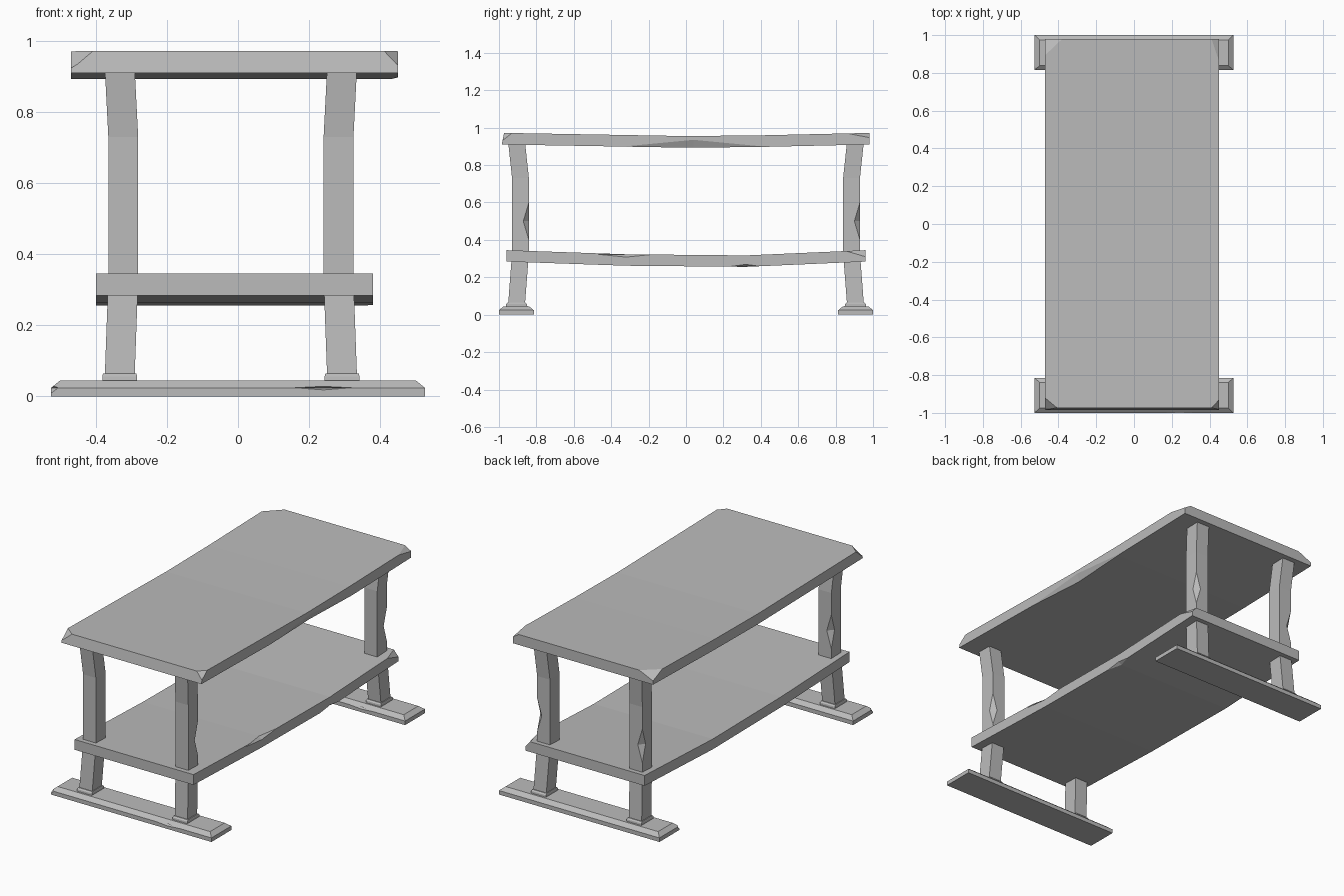
import bpy, bmesh
from mathutils import Vector

cube = bpy.data.objects.get("Cube")
if cube:
    bpy.data.objects.remove(cube, do_unlink=True)

grey = bpy.data.materials.new("plain grey")
grey.use_nodes = True
COLOUR = (0.5, 0.5, 0.5, 1)
grey.diffuse_color = COLOUR
grey.node_tree.nodes["Principled BSDF"].inputs["Base Color"].default_value = COLOUR

MID = -0.02  # x of the table's own centre line


def make_object(name, bm):
    bmesh.ops.recalc_face_normals(bm, faces=bm.faces)
    mesh = bpy.data.meshes.new(name)
    bm.to_mesh(mesh)
    bm.free()
    mesh.materials.append(grey)
    obj = bpy.data.objects.new(name, mesh)
    bpy.context.collection.objects.link(obj)
    return obj


def loft(name, rings):
    """Skin a row of four-cornered rings and cap both ends."""
    bm = bmesh.new()
    rows = [[bm.verts.new(p) for p in ring] for ring in rings]
    for a, b in zip(rows, rows[1:]):
        for i in range(4):
            j = (i + 1) % 4
            bm.faces.new((a[i], a[j], b[j], b[i]))
    bm.faces.new(rows[0])
    bm.faces.new(rows[-1])
    return make_object(name, bm)


def flat_ring(x, y, z, hx, hy):
    return [(x - hx, y - hy, z), (x + hx, y - hy, z),
            (x + hx, y + hy, z), (x - hx, y + hy, z)]


def chip(obj, chips):
    """Knock diamond-shaped chips (centre, radii) out of edges and corners."""
    bm = bmesh.new()
    for centre, radii in chips:
        c = Vector(centre)
        tips = []
        for axis in range(3):
            step = Vector((0, 0, 0))
            step[axis] = radii[axis]
            tips.append((bm.verts.new(c - step), bm.verts.new(c + step)))
        for x in tips[0]:
            for y in tips[1]:
                for z in tips[2]:
                    bm.faces.new((x, y, z))
    cutter = make_object(obj.name + "_cutter", bm)
    cutter.hide_render = True
    mod = obj.modifiers.new("chips", 'BOOLEAN')
    mod.operation = 'DIFFERENCE'
    mod.solver = 'EXACT'
    mod.object = cutter
    bpy.context.view_layer.objects.active = obj
    bpy.ops.object.modifier_apply(modifier=mod.name)
    bpy.data.objects.remove(cutter, do_unlink=True)


def sagging_board(name, x0, x1, stations, thick, lean=0.0):
    """Board along y; stations are (y, underside z), front top edge leans back."""
    rings = []
    for i, (y, z) in enumerate(stations):
        back = lean if i == 0 else 0
        top = z + thick
        rings.append([(x0, y, z), (x1, y, z), (x1, y + back, top), (x0, y + back, top)])
    return loft(name, rings)


# Table top with worn corners and a chipped lower edge
top = sagging_board("table_top", -0.47, 0.45,
                    [(-0.985, 0.91), (-0.4, 0.9), (0, 0.893), (0.4, 0.897), (0.98, 0.91)],
                    0.062, 0.012)
chip(top, [((-0.47, -0.98, 0.972), (0.07, 0.06, 0.05)),
           ((0.45, -0.98, 0.972), (0.045, 0.05, 0.04)),
           ((-0.47, 0.98, 0.972), (0.09, 0.09, 0.04)),
           ((0.45, 0.98, 0.972), (0.04, 0.13, 0.025)),
           ((0.45, 0.04, 0.892), (0.02, 0.45, 0.043))])

# Lower shelf
shelf = sagging_board("lower_shelf", -0.4, 0.38,
                      [(-0.96, 0.284), (-0.32, 0.262), (0.32, 0.256), (0.96, 0.284)], 0.061)
chip(shelf, [((0.38, -0.32, 0.323), (0.02, 0.15, 0.015)),
             ((0.38, 0.32, 0.256), (0.02, 0.1, 0.013)),
             ((0.38, 0.96, 0.345), (0.03, 0.12, 0.035))])

for end, s in (("front", -1), ("back", 1)):
    # Floor runner with a sloped upper rim
    fy = s * 0.907
    foot = loft(end + "_foot", [flat_ring(0, fy, 0, 0.526, 0.093),
                                flat_ring(0, fy, 0.024, 0.526, 0.093),
                                flat_ring(0, fy, 0.045, 0.5, 0.068)])
    chip(foot, [((0.24, fy - 0.093, 0.024), (0.08, 0.015, 0.006)),
                ((-0.526, fy - 0.093, 0.024), (0.02, 0.02, 0.015))])

    for side, m in (("right", -1), ("left", 1)):
        # Leg bowed towards the middle of the table
        rings = []
        for z, bow in ((0.055, 0), (0.33, 1), (0.73, 1), (0.925, 0)):
            rings.append(flat_ring(MID + m * (0.313 - 0.01 * bow),
                                   s * (0.906 - 0.021 * bow), z, 0.042, 0.045))
        leg = loft(f"{end}_{side}_leg", rings)
        chip(leg, [((MID + m * 0.345, s * 0.885 + 0.045, 0.5), (0.03, 0.03, 0.1))])

        # Collar where the leg meets the runner
        loft(f"{end}_{side}_collar",
             [flat_ring(MID + m * 0.313, s * 0.906, 0.04, 0.049, 0.058),
              flat_ring(MID + m * 0.313, s * 0.906, 0.056, 0.049, 0.056),
              flat_ring(MID + m * 0.313, s * 0.906, 0.064, 0.047, 0.049)])
